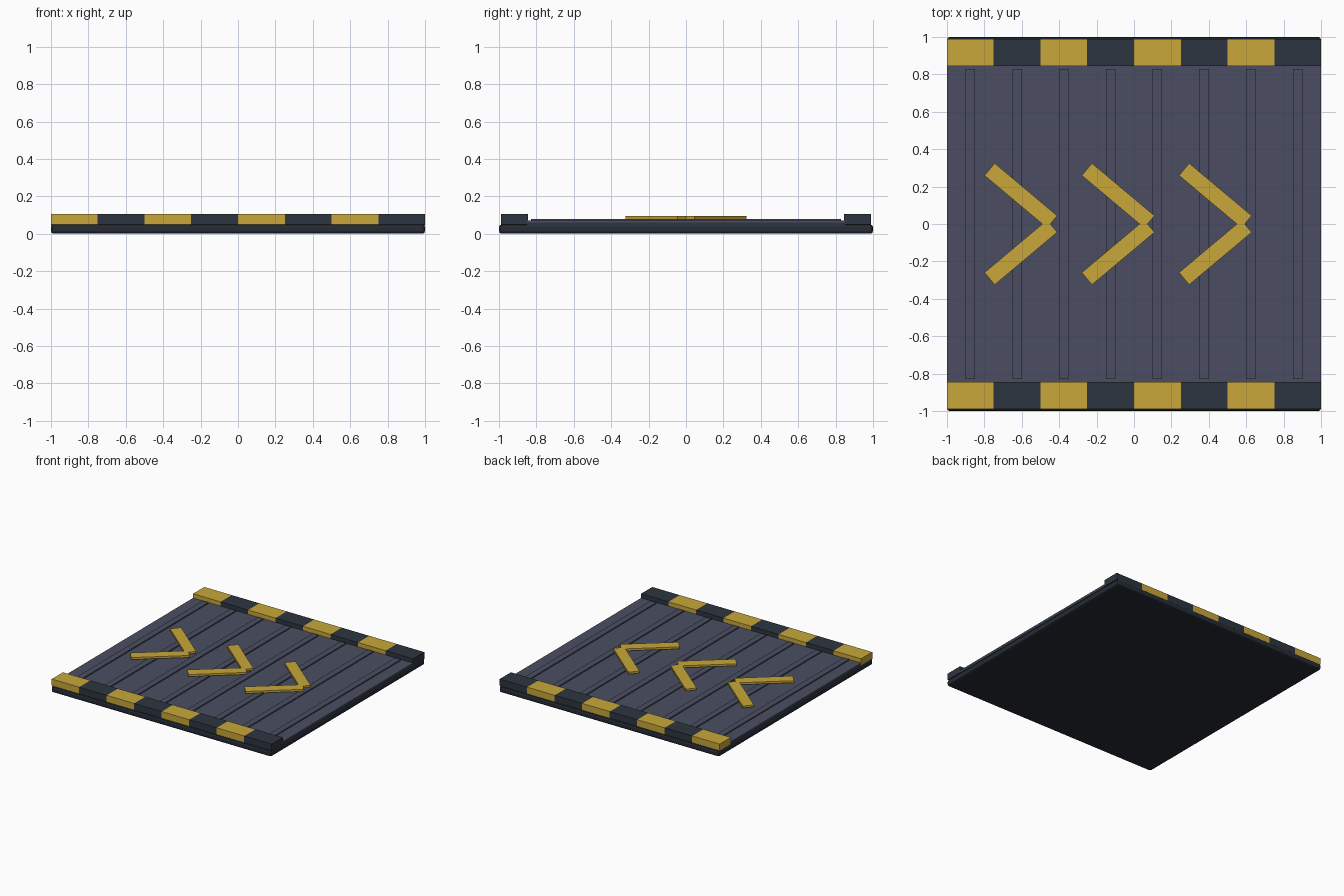
import bpy
from math import radians

cube = bpy.data.objects.get("Cube")
if cube:
    bpy.data.objects.remove(cube, do_unlink=True)


def material(name, rgb):
    mat = bpy.data.materials.new(name)
    mat.use_nodes = True
    mat.diffuse_color = (*rgb, 1)
    mat.node_tree.nodes["Principled BSDF"].inputs["Base Color"].default_value = (*rgb, 1)
    return mat


yellow = material("safety yellow", (0.58, 0.39, 0.042))
slate = material("slate belt", (0.069, 0.076, 0.122))
dark = material("dark steel", (0.026, 0.036, 0.051))
black = material("base steel", (0.019, 0.025, 0.036))


def box(name, x, y, z, mat, angle=0):
    """Box from (min, max) extents, turned about its own centre."""
    spans = (x, y, z)
    bpy.ops.mesh.primitive_cube_add(size=1, location=[(a + b) / 2 for a, b in spans])
    ob = bpy.context.object
    ob.name = name
    ob.scale = [b - a for a, b in spans]
    bpy.ops.object.transform_apply(location=False, rotation=False, scale=True)
    ob.rotation_euler.z = angle
    ob.data.materials.append(mat)
    return ob


# Base slab with rounded edges
base = box("base_slab", (-1, 1), (-1, 1), (0, 0.05), black)
bevel = base.modifiers.new("rounded_edges", "BEVEL")
bevel.width = 0.015
bevel.segments = 2

# Belt bed and its surface
box("belt_bed", (-1, 1), (-0.85, 0.85), (0.045, 0.061), dark)
box("belt_surface", (-1, 1), (-0.85, 0.85), (0.061, 0.07), slate)

# Raised slats across the belt
for i in range(8):
    x = -0.875 + i * 0.25
    box(f"slat_{i + 1}", (x - 0.025, x + 0.025), (-0.83, 0.83), (0.065, 0.08), slate)

# Striped side rails
for side, y in (("front", (-0.99, -0.845)), ("back", (0.845, 0.99))):
    for i in range(8):
        x = -1 + i * 0.25
        box(f"{side}_rail_block_{i + 1}", (x, x + 0.25), y, (0.05, 0.105),
            dark if i % 2 else yellow)

# Direction arrows, two arms each
for i in range(3):
    x = -0.605 + i * 0.52
    for side, s in (("back", 1), ("front", -1)):
        y = s * 0.152
        box(f"arrow_{i + 1}_{side}_arm", (x - 0.218, x + 0.218),
            (y - 0.0425, y + 0.0425), (0.078, 0.095), yellow, -s * radians(40))
